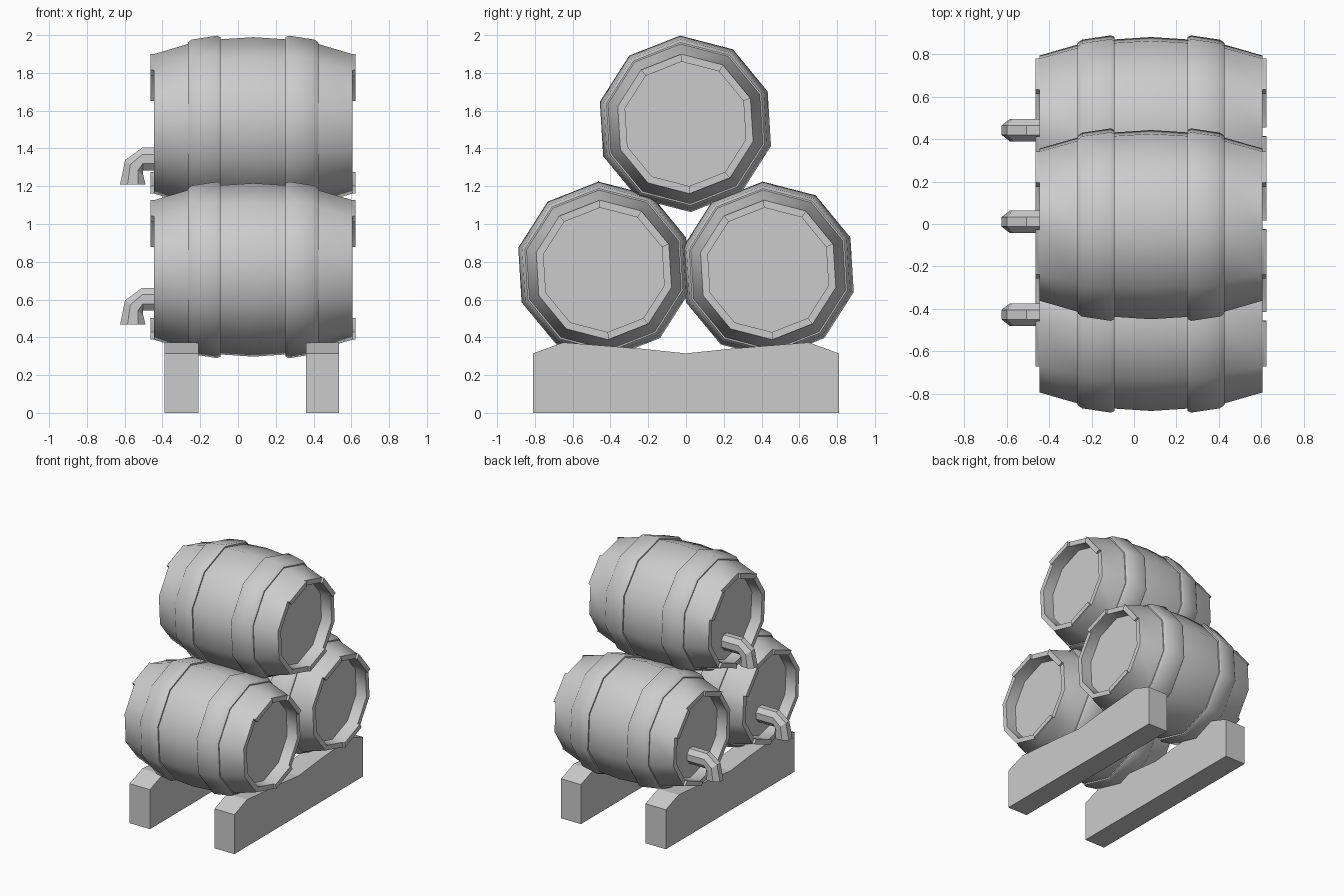
import bpy, bmesh
from math import sin, cos, radians, pi
from mathutils import Vector

if "Cube" in bpy.data.objects:
    bpy.data.objects.remove(bpy.data.objects["Cube"])

SIDES, TURN, MID = 10, radians(93.5), 0.08


def finish(bm, name, smooth=0):
    bmesh.ops.recalc_face_normals(bm, faces=bm.faces)
    me = bpy.data.meshes.new(name)
    bm.to_mesh(me)
    bm.free()
    ob = bpy.data.objects.new(name, me)
    bpy.context.collection.objects.link(ob)
    if smooth:
        bpy.ops.object.select_all(action='DESELECT')
        ob.select_set(True)
        bpy.context.view_layer.objects.active = ob
        bpy.ops.object.shade_smooth_by_angle(angle=radians(smooth))
    return ob


def lathe(bm, profile, cy, cz, closed):
    """Spin (x, radius) points round a lengthwise axis; returns faces per band."""
    rings = []
    for x, r in profile:
        angs = [TURN + 2 * pi * i / SIDES for i in range(SIDES)]
        rings.append([bm.verts.new((x + MID, cy + r * cos(a), cz + r * sin(a))) for a in angs])
    bands = []
    n = len(rings)
    for k in range(n if closed else n - 1):
        p, q = rings[k], rings[(k + 1) % n]
        bands.append([bm.faces.new((p[i], p[(i + 1) % SIDES], q[(i + 1) % SIDES], q[i]))
                      for i in range(SIDES)])
    if not closed:
        bm.faces.new(rings[0])
        bm.faces.new(rings[-1])
    return bands


def barrel(label, cy, cz, tap_y, tap_z):
    # bulging body with recessed heads
    half = [(-0.435, 0.33), (-0.525, 0.33), (-0.525, 0.37), (-0.34, 0.425), (-0.18, 0.448)]
    profile = half + [(0, 0.46)] + [(-x, r) for x, r in reversed(half)]
    bm = bmesh.new()
    bands = lathe(bm, profile, cy, cz, False)
    # a few longer staves on each rim
    for band, dx in ((bands[1], -0.018), (bands[-2], 0.018)):
        for i in (0, 5, 8):
            new = bmesh.ops.extrude_face_region(bm, geom=[band[i]])['geom']
            bmesh.ops.translate(bm, vec=(dx, 0, 0),
                                verts=[v for v in new if isinstance(v, bmesh.types.BMVert)])
            bm.faces.remove(band[i])
    finish(bm, label + "_barrel_body", 40)

    # chamfered hoops, mirrored about the middle
    for side, s in (("rear", 1), ("tap_end", -1)):
        hoop = [(0.345, 0.41), (0.345, 0.432), (0.325, 0.447), (0.19, 0.468),
                (0.172, 0.46), (0.172, 0.43)]
        bm = bmesh.new()
        lathe(bm, [(s * x, r) for x, r in hoop], cy, cz, True)
        finish(bm, f"{label}_barrel_hoop_{side}", 40)

    # bent octagonal tap: section centre x, z and the section's own "up" direction
    path = [(-0.34, 0, 0, 1), (-0.505, 0, 0.03, 1), (-0.55, -0.045, 0.8, 0.65),
            (-0.557, -0.135, 1.12, 0)]
    bm = bmesh.new()
    prev = None
    for x, z, ux, uz in path:
        ring = []
        for i in range(8):
            a = pi / 8 + i * pi / 4
            c, s = 0.057 * cos(a), 0.065 * sin(a)
            ring.append(bm.verts.new((x - ux * s, tap_y + c, tap_z + z + uz * s)))
        if prev:
            for i in range(8):
                j = (i + 1) % 8
                bm.faces.new((prev[i], prev[j], ring[j], ring[i]))
        else:
            bm.faces.new(ring)
        prev = ring
    bm.faces.new(prev)
    finish(bm, label + "_tap")


barrel("left", -0.435, 0.757, -0.427, 0.602)
barrel("right", 0.435, 0.757, 0.442, 0.602)
barrel("top", -0.003, 1.53, 0.01, 1.344)

# cradle beams with sloped top edge
top = [(0.81, 0.315), (0.65, 0.373), (0.24, 0.34), (0, 0.315),
       (-0.24, 0.34), (-0.65, 0.373), (-0.81, 0.315)]
for name, x0, x1 in (("tap_end_cradle_beam", -0.39, -0.21), ("rear_cradle_beam", 0.36, 0.535)):
    bm = bmesh.new()
    face = bm.faces.new([bm.verts.new((x0, y, z)) for y, z in [(-0.81, 0), (0.81, 0)] + top])
    new = bmesh.ops.extrude_face_region(bm, geom=[face])['geom']
    bmesh.ops.translate(bm, vec=Vector((x1 - x0, 0, 0)),
                        verts=[v for v in new if isinstance(v, bmesh.types.BMVert)])
    if face.is_valid and not any(len(e.link_faces) > 1 for e in face.edges):
        bm.faces.remove(face)
    finish(bm, name)
